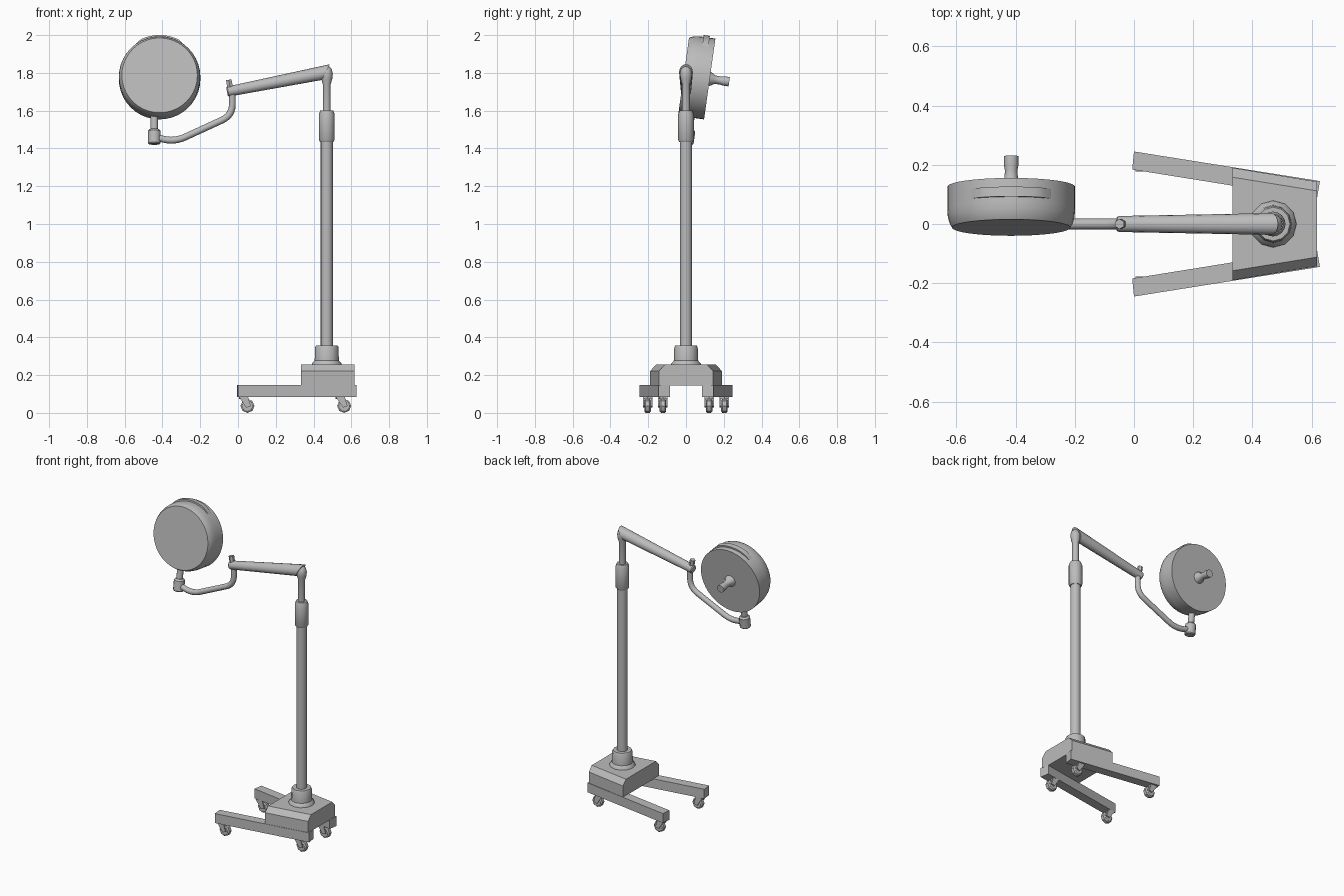
import bpy, bmesh, math
from mathutils import Vector, Matrix

cube = bpy.data.objects.get("Cube")
if cube:
    bpy.data.objects.remove(cube)

GREY = (0.5, 0.5, 0.5, 1.0)
grey = bpy.data.materials.new("grey")
grey.use_nodes = True
grey.diffuse_color = GREY
grey.node_tree.nodes["Principled BSDF"].inputs["Base Color"].default_value = GREY


def finish(name, bm, smooth=True):
    bmesh.ops.recalc_face_normals(bm, faces=bm.faces)
    mesh = bpy.data.meshes.new(name)
    bm.to_mesh(mesh)
    bm.free()
    mesh.materials.append(grey)
    if smooth:
        mesh.shade_smooth()
        mesh.set_sharp_from_angle(angle=math.radians(35))
    obj = bpy.data.objects.new(name, mesh)
    bpy.context.collection.objects.link(obj)
    return obj


def lathe_bm(profile, origin, axis, sides):
    """Solid of revolution; profile is (radius, distance along axis)."""
    bm = bmesh.new()
    turn = Vector(axis).to_track_quat('Z', 'Y').to_matrix().to_4x4()
    rings = [[bm.verts.new((r * math.cos(a), r * math.sin(a), d))
              for a in (math.tau * i / sides for i in range(sides))]
             for r, d in profile]
    for low, high in zip(rings, rings[1:]):
        for i in range(sides):
            j = (i + 1) % sides
            bm.faces.new((low[i], low[j], high[j], high[i]))
    bm.faces.new(rings[0])
    bm.faces.new(rings[-1])
    bm.transform(Matrix.Translation(origin) @ turn)
    return bm


def lathe(name, profile, origin, axis=(0, 0, 1), sides=16):
    return finish(name, lathe_bm(profile, origin, axis, sides))


def loft(name, first, last):
    """Solid between two matching closed outlines."""
    bm = bmesh.new()
    a = [bm.verts.new(p) for p in first]
    b = [bm.verts.new(p) for p in last]
    for i in range(len(a)):
        j = (i + 1) % len(a)
        bm.faces.new((a[i], a[j], b[j], b[i]))
    bm.faces.new(a)
    bm.faces.new(b)
    return finish(name, bm, False)


# Tapered base housing with sloped shoulders
def housing_section(x, half, top):
    right = [(x, half, 0.145), (x, half, 0.222), (x, top, 0.255)]
    return right + [(x, -y, z) for _, y, z in reversed(right)]


loft("base_housing", housing_section(0.333, 0.19, 0.158),
     housing_section(0.618, 0.143, 0.112))

# Splayed legs and their casters
for side, label in ((1, "left"), (-1, "right")):
    outline = [(0.0, 0.245), (-0.006, 0.184), (0.618, 0.084), (0.628, 0.145)]
    loft(label + "_leg", [(x, side * y, 0.085) for x, y in outline],
         [(x, side * y, 0.148) for x, y in outline])
    for place, x, y in (("front", 0.05, 0.203), ("back", 0.562, 0.122)):
        y *= side
        name = f"{label}_{place}_caster"
        lathe(name + "_wheel", [(0.029, -0.017), (0.037, -0.011), (0.037, 0.011), (0.029, 0.017)],
              (x, y, 0.037), (0, 1, 0), 8)
        lathe(name + "_stem", [(0.024, 0), (0.024, 0.012)], (x - 0.021, y, 0.074), sides=8)
        for dy in (-0.021, 0.021):
            plate = [(x - 0.045, 0.085), (x + 0.003, 0.085), (x + 0.018, 0.036), (x - 0.006, 0.028)]
            loft(name + "_fork", [(px, y + dy - 0.004, z) for px, z in plate],
                 [(px, y + dy + 0.004, z) for px, z in plate])

# Column, collar, sleeve and upper post with its knuckle
POST_X = 0.47
for name, profile, sides in (
        ("collar", [(0.08, 0.25), (0.078, 0.262), (0.064, 0.277), (0.062, 0.348), (0.057, 0.357)], 12),
        ("column", [(0.032, 0.3), (0.032, 1.46)], 16),
        ("sleeve", [(0.036, 1.435), (0.042, 1.445), (0.042, 1.58), (0.034, 1.602)], 16),
        ("upper_post", [(0.021, 1.58), (0.021, 1.74), (0.029, 1.768), (0.032, 1.795),
                        (0.026, 1.82), (0.012, 1.834)], 12)):
    lathe(name, profile, (POST_X, 0, 0), sides=sides)

# Tapered boom with a mitred end
bm = lathe_bm([(0.022, 0), (0.027, 0.006), (0.038, 0.6)], (-0.058, 0, 1.70), (0.52, 0, 0.103), 16)
cut = bmesh.ops.bisect_plane(bm, geom=bm.verts[:] + bm.edges[:] + bm.faces[:],
                             plane_co=(0.464, 0, 1.803), plane_no=(0.085, 0, -0.045),
                             clear_outer=True)
bmesh.ops.holes_fill(bm, edges=[e for e in bm.edges if e.is_boundary], sides=0)
finish("boom", bm)
lathe("boom_pin", [(0.017, 0), (0.017, 0.085)], (-0.034, 0, 1.68), (-0.18, 0, 1), 6)

# Bent tube that carries the lamp
corners = [Vector(p) for p in ((-0.43, 0.008, 1.457), (-0.335, 0, 1.435),
                               (-0.03, 0, 1.575), (-0.03, 0, 1.70))]
path = [corners[0]]
for before, corner, after in zip(corners, corners[1:], corners[2:]):
    start = corner + (before - corner).normalized() * 0.06
    end = corner + (after - corner).normalized() * 0.06
    for i in range(7):
        t = i / 6
        path.append(start * (1 - t) ** 2 + corner * 2 * t * (1 - t) + end * t * t)
path.append(corners[-1])
bm = bmesh.new()
SIDES = 12
rings = []
for i, p in enumerate(path):
    tangent = (path[min(i + 1, len(path) - 1)] - path[max(i - 1, 0)]).normalized()
    across = Vector((0, 1, 0))
    up = tangent.cross(across).normalized()
    rings.append([bm.verts.new(p + 0.018 * (across * math.cos(a) + up * math.sin(a)))
                  for a in (math.tau * k / SIDES for k in range(SIDES))])
for a, b in zip(rings, rings[1:]):
    for k in range(SIDES):
        n = (k + 1) % SIDES
        bm.faces.new((a[k], a[n], b[n], b[k]))
bm.faces.new(rings[0])
bm.faces.new(rings[-1])
finish("lamp_tube", bm)

# Lamp head, tilted slightly upward
TILT = math.radians(8)
back = Vector((0, math.cos(TILT), -math.sin(TILT)))
rise = Vector((0, math.sin(TILT), math.cos(TILT)))
face = Vector((-0.415, -0.012, 1.787))
lathe("lamp_head", [(0.2, 0), (0.208, 0.014), (0.214, 0.036), (0.216, 0.06), (0.216, 0.139)],
      face, back, 40)
lathe("lamp_handle", [(0.04, 0.13), (0.036, 0.145), (0.023, 0.165), (0.021, 0.195),
                      (0.025, 0.215), (0.025, 0.243)], face, back, 12)

# Swivel stem and cup under the lamp
hub = face + back * 0.068 + Vector((-0.028, 0, 0))
lathe("lamp_stem", [(0.02, 0.19), (0.02, 0.30)], hub, -rise, 12)
lathe("swivel_cup", [(0.024, 0.278), (0.034, 0.288), (0.034, 0.352), (0.029, 0.358)],
      hub, -rise, 12)

# Curved grip rail over the rim
bm = bmesh.new()
STEPS = 20
sections = []
for i in range(STEPS + 1):
    t = i / STEPS
    angle = math.radians(47 + 86 * t)
    outer = 0.212 + 0.014 * min(1, 5 * t, 5 * (1 - t))
    out = Vector((1, 0, 0)) * math.cos(angle) + rise * math.sin(angle)
    sections.append([bm.verts.new(face + out * r + back * d)
                     for r, d in ((0.2, 0.075), (outer, 0.075), (outer, 0.108), (0.2, 0.108))])
for a, b in zip(sections, sections[1:]):
    for k in range(4):
        n = (k + 1) % 4
        bm.faces.new((a[k], a[n], b[n], b[k]))
bm.faces.new(sections[0])
bm.faces.new(sections[-1])
finish("grip_rail", bm)
